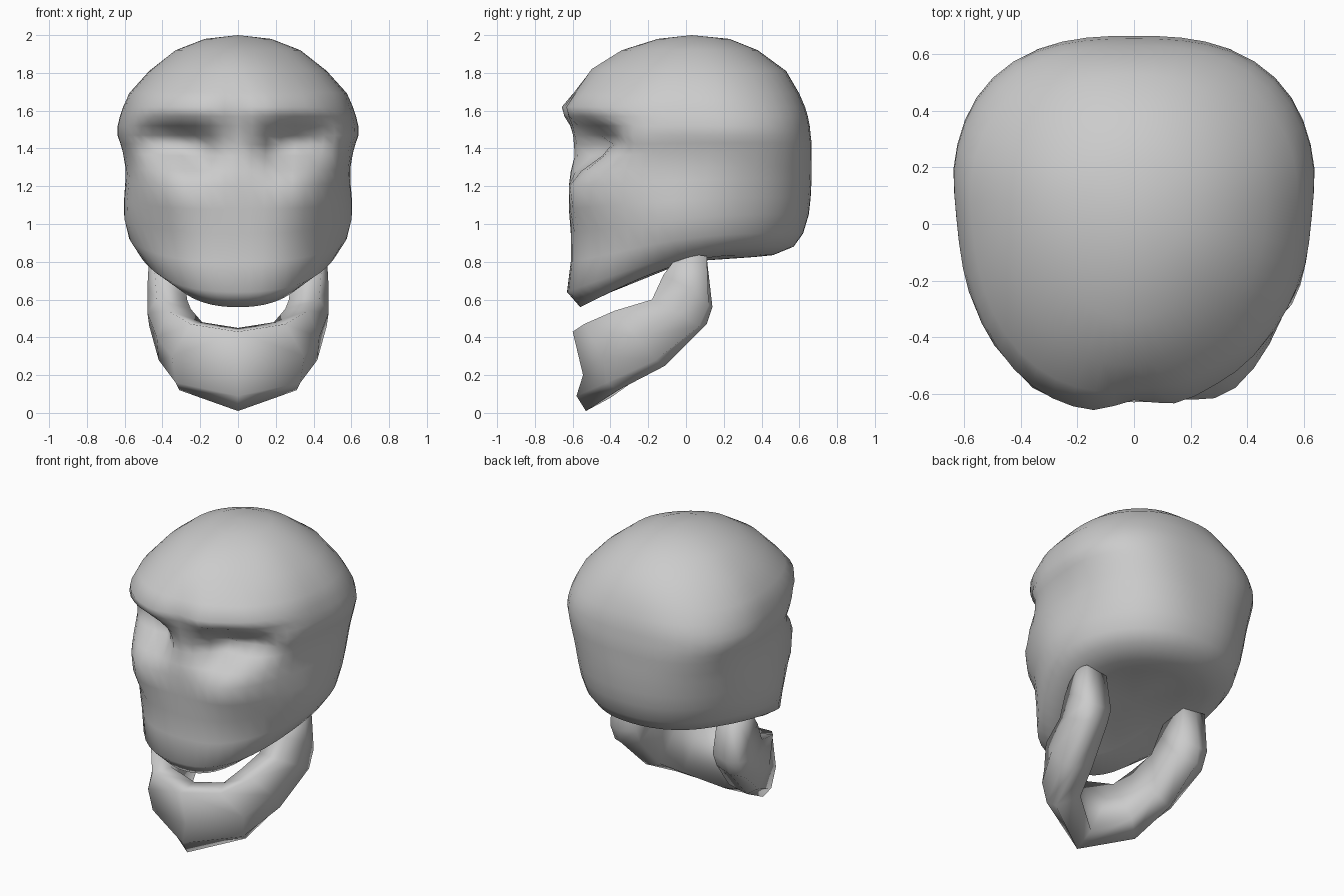
import bpy, bmesh, math
from math import sin, cos, pi, exp

cube = bpy.data.objects.get("Cube")
if cube:
    bpy.data.objects.remove(cube, do_unlink=True)

bone = bpy.data.materials.new("bone grey")
bone.use_nodes = True
bone.diffuse_color = (0.6, 0.6, 0.6, 1)
bone.node_tree.nodes["Principled BSDF"].inputs["Base Color"].default_value = (0.6, 0.6, 0.6, 1)


def finish(name, bm):
    bmesh.ops.remove_doubles(bm, verts=bm.verts, dist=0.001)
    bmesh.ops.recalc_face_normals(bm, faces=bm.faces)
    mesh = bpy.data.meshes.new(name)
    bm.to_mesh(mesh)
    bm.free()
    mesh.materials.append(bone)
    obj = bpy.data.objects.new(name, mesh)
    bpy.context.collection.objects.link(obj)
    bpy.ops.object.select_all(action='DESELECT')
    bpy.context.view_layer.objects.active = obj
    obj.select_set(True)
    bpy.ops.object.shade_smooth_by_angle(angle=math.radians(120))


def bridge(bm, a, b):
    n = len(a)
    for i in range(n):
        bm.faces.new((a[i], a[(i + 1) % n], b[(i + 1) % n], b[i]))


def bump(u, v, cu, cv, su, sv):
    return exp(-((u - cu) / su) ** 2 - ((v - cv) / sv) ** 2)


# Skull rings: front z, front y, back z, back y, half width, front and back squareness
RINGS = [
    (1.98, -.15, 1.98, .23, .18, 2, 2), (1.92, -.34, 1.92, .38, .34, 2, 2),
    (1.82, -.50, 1.81, .53, .48, 2.2, 2.2), (1.70, -.60, 1.69, .60, .59, 2.5, 2.4),
    (1.62, -.67, 1.62, .63, .62, 2.6, 2.6), (1.57, -.66, 1.57, .645, .635, 2.7, 2.7),
    (1.52, -.63, 1.52, .655, .645, 2.8, 2.7), (1.47, -.605, 1.47, .66, .645, 2.9, 2.7),
    (1.42, -.595, 1.43, .665, .63, 3, 2.7), (1.36, -.59, 1.38, .665, .615, 3, 2.7),
    (1.28, -.61, 1.30, .665, .60, 3, 2.6), (1.20, -.62, 1.24, .665, .595, 3, 2.5),
    (1.08, -.62, 1.14, .66, .585, 3, 2.4), (.95, -.61, 1.05, .65, .575, 2.8, 2.3),
    (.80, -.61, .95, .62, .56, 2.7, 2.2), (.64, -.63, .88, .57, .52, 2.5, 2.2),
    (.56, -.56, .835, .46, .41, 2.3, 2), (.63, -.42, .825, .36, .24, 2, 2),
]
SEG = 48


def skull_point(ring, a):
    zf, yf, zb, yb, w, nf, nb = ring
    n = nf if cos(a) > 0 else nb
    r = (abs(cos(a)) ** n + abs(sin(a)) ** n) ** (-1 / n)
    x = w * r * sin(a)
    y = (yf + yb) / 2 - (yb - yf) / 2 * r * cos(a)
    t = (y - yf) / (yb - yf)
    z = zf + (zb - zf) * sin(min(1, 1.2 * t) * pi / 2)
    # The face narrows towards the front, with cheekbones at the sides
    x *= 1 - .13 * max(0, (.2 - y) / .85)
    x *= 1 + .09 * bump(y, z, -.08, 1.03, .25, .2)
    # Sockets, brow, cheeks and muzzle
    front = min(1, max(0, (-.08 - y) / .3))
    s = abs(x)
    y += front * (.17 * bump(s, z, .37, 1.44, .16, .09)
                  + .13 * bump(s, z, .21, 1.39, .09, .10)
                  - .05 * bump(s, z, .33, 1.16, .14, .08)
                  + .03 * bump(s, z, .42, .90, .13, .15)
                  + .05 * bump(s, z, 0, 1.60, .09, .09))
    if x > 0 and z > 1.5:
        y += front * .05 * min(1, x / .3)
    return x, y, z


bm = bmesh.new()
loops = [[bm.verts.new(skull_point(r, 2 * pi * i / SEG)) for i in range(SEG)] for r in RINGS]
for a, b in zip(loops, loops[1:]):
    bridge(bm, a, b)
for loop, tip in ((loops[0], (0, .03, 2)), (loops[-1], (0, 0, .80))):
    v = bm.verts.new(tip)
    for i in range(SEG):
        bm.faces.new((loop[i], loop[(i + 1) % SEG], v))
finish("skull", bm)

# Jaw sections from chin to hinge: outer top, middle, lower, bottom, inner bottom, inner top
JAW = [
    [(0, -.60, .43), (0, -.545, .20), (0, -.58, .09), (0, -.53, .01), (0, -.40, .08), (0, -.46, .45)],
    [(.25, -.54, .47), (.35, -.44, .30), (.33, -.42, .16), (.31, -.36, .12), (.20, -.26, .18), (.19, -.42, .48)],
    [(.37, -.38, .54), (.43, -.26, .40), (.42, -.16, .28), (.37, -.11, .25), (.25, -.09, .29), (.25, -.32, .55)],
    [(.43, -.18, .60), (.48, -.05, .53), (.47, .07, .46), (.40, .11, .47), (.28, .08, .49), (.27, -.16, .60)],
    [(.44, -.12, .73), (.48, .02, .66), (.47, .12, .57), (.39, .14, .56), (.28, .12, .58), (.28, -.10, .72)],
    [(.45, -.03, .85), (.47, .03, .84), (.46, .11, .83), (.39, .11, .82), (.30, .10, .82), (.30, -.03, .85)],
]
bm = bmesh.new()
for side in (1, -1):
    rows = [[bm.verts.new((side * x, y, z)) for x, y, z in s] for s in JAW]
    for a, b in zip(rows, rows[1:]):
        bridge(bm, a, b)
    bm.faces.new(rows[-1])
finish("jaw", bm)
